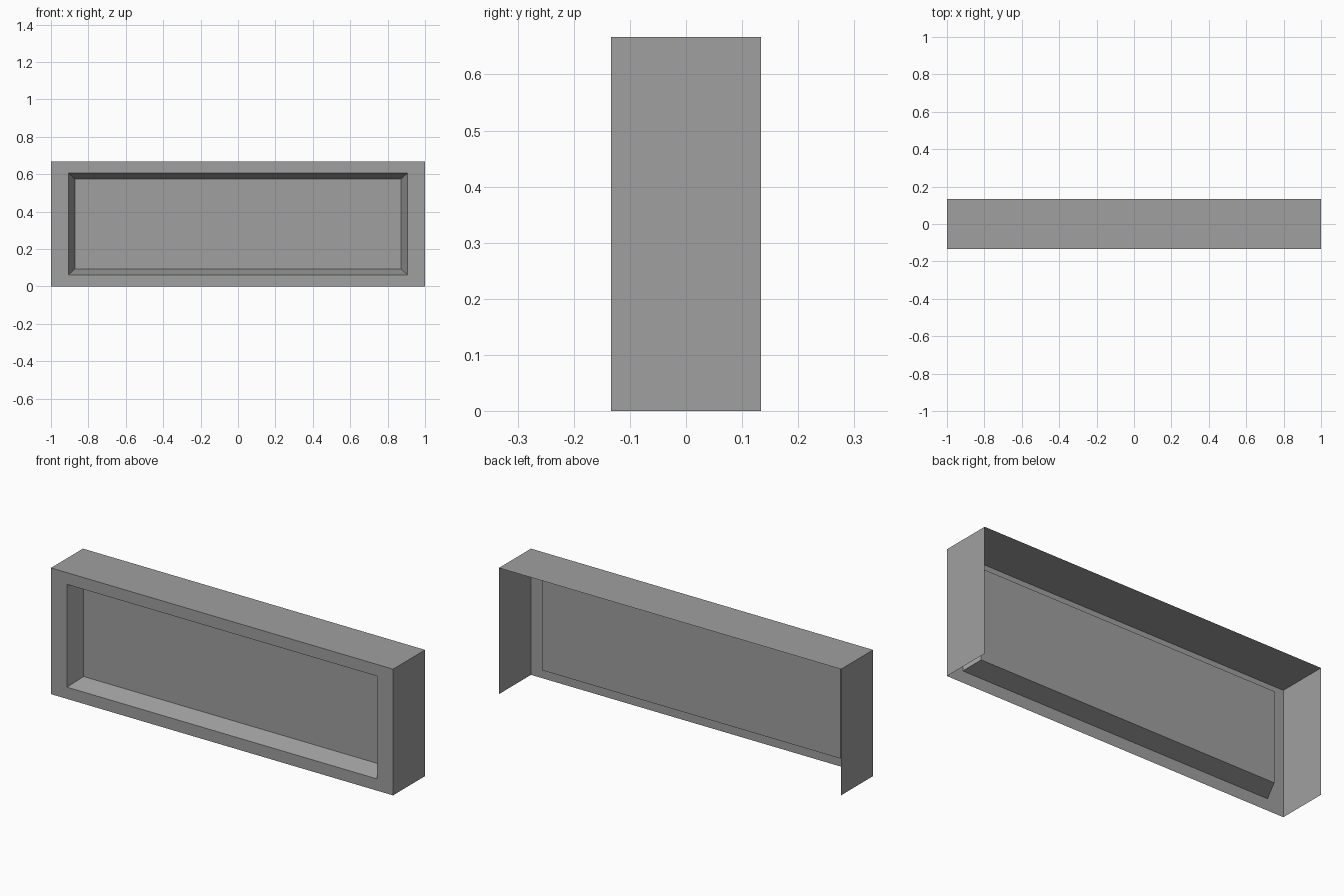
import bpy
import bmesh

old = bpy.data.objects.get("Cube")
if old:
    bpy.data.objects.remove(old, do_unlink=True)

WIDTH, DEPTH, HEIGHT = 2.0, 0.267, 0.667
FRONT, BACK = -DEPTH / 2, DEPTH / 2

grey = bpy.data.materials.new("plain grey")
grey.use_nodes = True
colour = (0.35, 0.35, 0.35, 1)
grey.diffuse_color = colour
grey.node_tree.nodes["Principled BSDF"].inputs["Base Color"].default_value = colour


def ring(bm, side, end, y):
    """Rectangle of four corners, inset from the outer size, at depth y."""
    x, low, high = WIDTH / 2 - side, end, HEIGHT - end
    return [bm.verts.new(p) for p in
            ((-x, y, low), (x, y, low), (x, y, high), (-x, y, high))]


def bridge(bm, a, b, sides=range(4)):
    """Join matching edges of two rectangles with quads."""
    for i in sides:
        j = (i + 1) % 4
        bm.faces.new((a[i], a[j], b[j], b[i]))


bm = bmesh.new()
rear = ring(bm, 0, 0, BACK)
front = ring(bm, 0, 0, FRONT)
opening = ring(bm, 0.094, 0.062, FRONT)
panel = ring(bm, 0.128, 0.093, FRONT + 0.09)

# Top and both ends; the underside and the back stay open
bridge(bm, rear, front, (1, 2, 3))
# Front border, sloping recess walls and recessed panel
bridge(bm, front, opening)
bridge(bm, opening, panel)
bm.faces.new(panel)

mesh = bpy.data.meshes.new("recessed_panel_shell")
bm.to_mesh(mesh)
bm.free()
mesh.materials.append(grey)
shell = bpy.data.objects.new("recessed_panel_shell", mesh)
bpy.context.collection.objects.link(shell)
